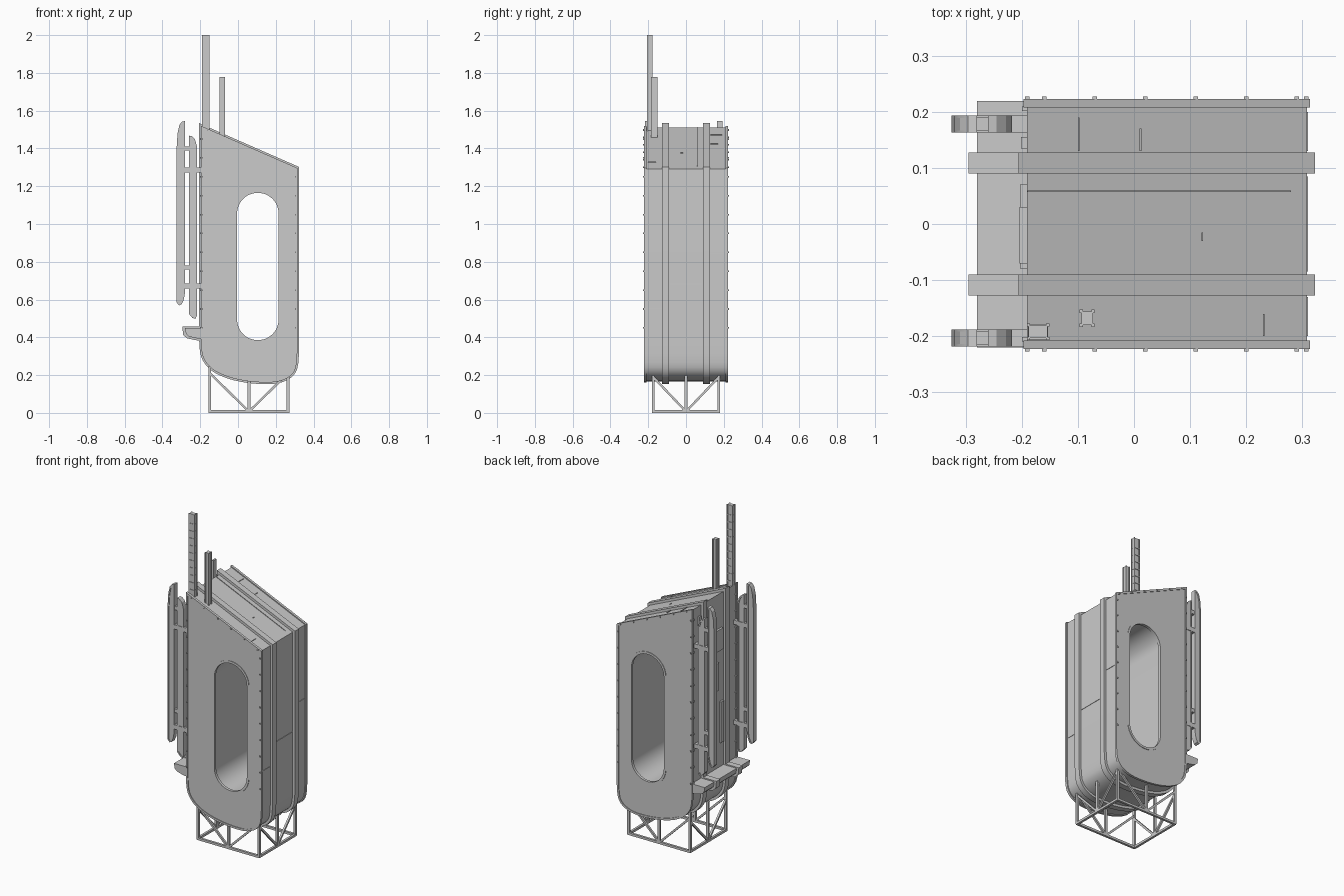
import bpy, bmesh, math
from mathutils import Vector

if "Cube" in bpy.data.objects:
    bpy.data.objects.remove(bpy.data.objects["Cube"])


def finish(name, bm, smooth=False):
    bmesh.ops.recalc_face_normals(bm, faces=bm.faces)
    me = bpy.data.meshes.new(name)
    bm.to_mesh(me)
    bm.free()
    ob = bpy.data.objects.new(name, me)
    bpy.context.collection.objects.link(ob)
    if smooth:
        bpy.ops.object.select_all(action='DESELECT')
        ob.select_set(True)
        bpy.context.view_layer.objects.active = ob
        bpy.ops.object.shade_smooth_by_angle(angle=math.radians(28))
    return ob


def offset(pts, d):
    """Mitred offset of a clockwise xz outline; positive goes outwards."""
    out, n = [], len(pts)
    for i in range(n):
        p, a, b = Vector(pts[i]), Vector(pts[i - 1]), Vector(pts[(i + 1) % n])
        u, v = (p - a).normalized(), (b - p).normalized()
        n1, n2 = Vector((-u.y, u.x)), Vector((-v.y, v.x))
        m = (n1 + n2) / max(0.3, 1 + n1.dot(n2))
        out.append(tuple(p + m * d))
    return out


def prism(name, pts, y0, y1, smooth=False):
    bm = bmesh.new()
    f = bm.faces.new([bm.verts.new((x, y0, z)) for x, z in pts])
    r = bmesh.ops.extrude_face_region(bm, geom=[f])
    vs = [e for e in r['geom'] if isinstance(e, bmesh.types.BMVert)]
    bmesh.ops.translate(bm, verts=vs, vec=(0, y1 - y0, 0))
    return finish(name, bm, smooth)


def ring(name, pts, d_in, d_out, y0, y1):
    a, b = offset(pts, d_in), offset(pts, d_out)
    bm = bmesh.new()
    loops = [[bm.verts.new((x, y, z)) for x, z in o]
             for o, y in ((a, y0), (b, y0), (b, y1), (a, y1))]
    n = len(pts)
    for k in range(4):
        p, q = loops[k], loops[(k + 1) % 4]
        for i in range(n):
            j = (i + 1) % n
            bm.faces.new((p[i], p[j], q[j], q[i]))
    return finish(name, bm, True)


def add_box(bm, x0, x1, y0, y1, z0, z1):
    vs = bmesh.ops.create_cube(bm, size=1)['verts']
    for v in vs:
        v.co = ((x0 + x1) / 2 + v.co.x * (x1 - x0),
                (y0 + y1) / 2 + v.co.y * (y1 - y0),
                (z0 + z1) / 2 + v.co.z * (z1 - z0))


def boxes(name, items):
    bm = bmesh.new()
    for it in items:
        add_box(bm, *it)
    return finish(name, bm)


def catmull(p, steps):
    out = []
    q = [p[0]] + p + [p[-1]]
    for i in range(1, len(q) - 2):
        a, b, c, d = (Vector(v) for v in q[i - 1:i + 3])
        for s in range(steps):
            t = s / steps
            out.append(tuple(0.5 * (2 * b + (c - a) * t + (2 * a - 5 * b + 4 * c - d) * t * t
                                    + (3 * b - a - 3 * c + d) * t ** 3)))
    return out + [p[-1]]


def roof_z(x):
    return 1.517 - 0.439 * (x + 0.195)


# Hull outline, clockwise: roof, front wall, rounded keel, back wall
keel = catmull([(0.312, 0.32), (0.304, 0.24), (0.275, 0.196), (0.22, 0.17), (0.15, 0.163), (0.05, 0.17),
                (-0.05, 0.192), (-0.13, 0.23), (-0.175, 0.28), (-0.191, 0.33), (-0.195, 0.40)], 3)
outline = [(-0.195, 1.517), (0.312, 1.295)] + keel

# Oval window tunnel outline
window = []
for cz, a0 in ((1.055, math.pi), (0.495, 0)):
    for i in range(25):
        a = a0 - math.pi * i / 24
        window.append((0.105 + 0.11 * math.cos(a), cz + 0.11 * math.sin(a)))

# Hull with the tunnel cut through
hull = prism("hull", offset(outline, -0.004), -0.219, 0.219)
cutter = prism("window_cutter", offset(window, 0.006), -0.4, 0.4)
cutter.hide_render = True
mod = hull.modifiers.new("window", 'BOOLEAN')
mod.operation, mod.object, mod.solver = 'DIFFERENCE', cutter, 'EXACT'
bpy.ops.object.select_all(action='DESELECT')
hull.select_set(True)
bpy.context.view_layer.objects.active = hull
bpy.ops.object.modifier_apply(modifier=mod.name)
bpy.ops.object.shade_smooth_by_angle(angle=math.radians(28))
bpy.data.objects.remove(cutter)

# Window lips, hull edge rims and wrapping bands
for s, side in ((-1, "front"), (1, "rear")):
    ring(side + "_window_lip", window, 0, 0.014, s * 0.205, s * 0.222)
    ring(side + "_edge_rim", outline, -0.01, 0.002, s * 0.208, s * 0.223)
    ring(side + "_band", outline, -0.006, 0.011, s * 0.09, s * 0.127)

# Rivets along the edge rims
rivets = []
for s in (-1, 1):
    for i in range(11):
        z = 0.45 + i * 0.1
        rivets.append((-0.2, -0.19, s * 0.205 - 0.004, s * 0.205 + 0.004, z - 0.004, z + 0.004))
        for x in (-0.19, 0.307):
            if z < roof_z(x) - 0.02:
                rivets.append((x - 0.004, x + 0.004, s * 0.224 - 0.003, s * 0.224 + 0.003, z - 0.004, z + 0.004))
    for i in range(6):
        x = -0.16 + i * 0.09
        z = roof_z(x) - 0.004
        rivets.append((x - 0.004, x + 0.004, s * 0.224 - 0.003, s * 0.224 + 0.003, z - 0.004, z + 0.004))
boxes("rivets", rivets)

# Thin raised panels and seams on the two end walls
boxes("back_wall_panels", [(-0.204, -0.19, -0.07, 0.03, 1.17, 1.30), (-0.203, -0.19, -0.03, 0.07, 0.93, 1.10),
                           (-0.202, -0.19, -0.08, -0.05, 0.6, 0.85), (-0.201, -0.19, 0.135, 0.155, 1.3, 1.45)])
boxes("front_wall_seams", [(0.30, 0.3105, -0.085, 0.085, 0.68, 0.684), (0.30, 0.3105, 0.13, 0.2, 0.84, 0.844),
                           (0.30, 0.3105, -0.2, -0.13, 0.55, 0.554)])

# Roof seam strips following the slope
for i, (x, w, y0, y1) in enumerate([(-0.1, 0.003, 0.13, 0.19), (0.01, 0.003, 0.13, 0.17), (0.23, 0.003, -0.2, -0.16),
                                    (-0.19, 0.47, 0.057, 0.06), (0.12, 0.003, -0.03, -0.015)]):
    pts = [(x, roof_z(x) + 0.0), (x + w, roof_z(x + w) + 0.0),
           (x + w, roof_z(x + w) - 0.02), (x, roof_z(x) - 0.02)]
    prism("roof_seam_%d" % i, pts, y0, y1)

# Ledge at the foot of the back wall, thicker where the bands meet it
ledge = [(-0.19, 0.39), (-0.225, 0.396), (-0.26, 0.405), (-0.276, 0.42), (-0.28, 0.45), (-0.19, 0.45)]
prism("back_ledge", ledge, -0.22, 0.219)
for s, side in ((-1, "front"), (1, "rear")):
    big = [(-0.19, 0.38), (-0.23, 0.386), (-0.27, 0.395), (-0.29, 0.412), (-0.295, 0.457), (-0.19, 0.457)]
    prism(side + "_ledge_bracket", big, s * 0.09, s * 0.127)

# Long vertical fins standing off the back wall, in pairs
outer_fin = [(-0.325, 0.585), (-0.325, 1.40), (-0.32, 1.48), (-0.31, 1.525), (-0.296, 1.542), (-0.28, 1.545),
             (-0.28, 0.64), (-0.287, 0.60), (-0.298, 0.575), (-0.312, 0.569)]
inner_fin = [(-0.26, 0.525), (-0.26, 1.468), (-0.245, 1.465), (-0.228, 1.448), (-0.217, 1.41),
             (-0.217, 0.515), (-0.226, 0.498), (-0.242, 0.503)]
for y, side in ((-0.203, "front"), (0.178, "rear")):
    for nm, pts in (("outer", outer_fin), ("inner", inner_fin)):
        prism("%s_%s_fin" % (side, nm), pts, y - 0.011, y + 0.011)
        ring("%s_%s_fin_edge" % (side, nm), pts, -0.008, 0, y - 0.015, y + 0.015)
    br = [(-0.285, -0.255, y - 0.012, y + 0.012, z - 0.011, z + 0.011) for z in (1.40, 0.77)]
    br += [(-0.282, -0.19, y - 0.015, y + 0.015, z - 0.013, z + 0.013) for z in (1.285, 0.672)]
    boxes(side + "_fin_brackets", br)

# Two square masts with rungs
boxes("tall_mast", [(-0.188, -0.154, -0.203, -0.181, 1.42, 2.0)]
      + [(-0.191, -0.185, y0, y0 + 0.006, 1.45, 2.0) for y0 in (-0.207, -0.183)]
      + [(-0.157, -0.151, y0, y0 + 0.006, 1.45, 2.0) for y0 in (-0.207, -0.183)]
      + [(-0.189, -0.153, -0.206, -0.178, 1.53 + 0.045 * i, 1.537 + 0.045 * i) for i in range(10)])
boxes("short_mast", [(-0.094, -0.073, -0.18, -0.156, 1.40, 1.777)]
      + [(x0, x0 + 0.006, y0, y0 + 0.007, 1.40, 1.777) for x0 in (-0.097, -0.076) for y0 in (-0.184, -0.159)])


# Open lattice stand under the hull
def beam(bm, a, b, t=0.014):
    a, b = Vector(a), Vector(b)
    d = b - a
    vs = bmesh.ops.create_cube(bm, size=1)['verts']
    rot = d.to_track_quat('Z', 'Y')
    for v in vs:
        v.co = (a + b) / 2 + rot @ Vector((v.co.x * t, v.co.y * t, v.co.z * (d.length + t * 0.5)))


x0, x1, xm, yh, zb = -0.149, 0.265, 0.058, 0.174, 0.007
top = {x0: 0.245, x1: 0.20, xm: 0.18}
bm = bmesh.new()
for s in (-1, 1):
    y = s * yh
    beam(bm, (x0, y, zb), (x1, y, zb))
    for x in (x0, xm, x1):
        beam(bm, (x, y, zb), (x, y, top[x]))
    for x in (x0, x1):
        beam(bm, (xm, y, zb), (x, y, 0.21), 0.012)
for x in (x0, x1):
    beam(bm, (x, -yh, zb), (x, yh, zb))
    beam(bm, (x, 0, zb), (x, 0, top[x]))
    for s in (-1, 1):
        beam(bm, (x, 0, zb), (x, s * yh, 0.19), 0.012)
finish("lattice_stand", bm)
